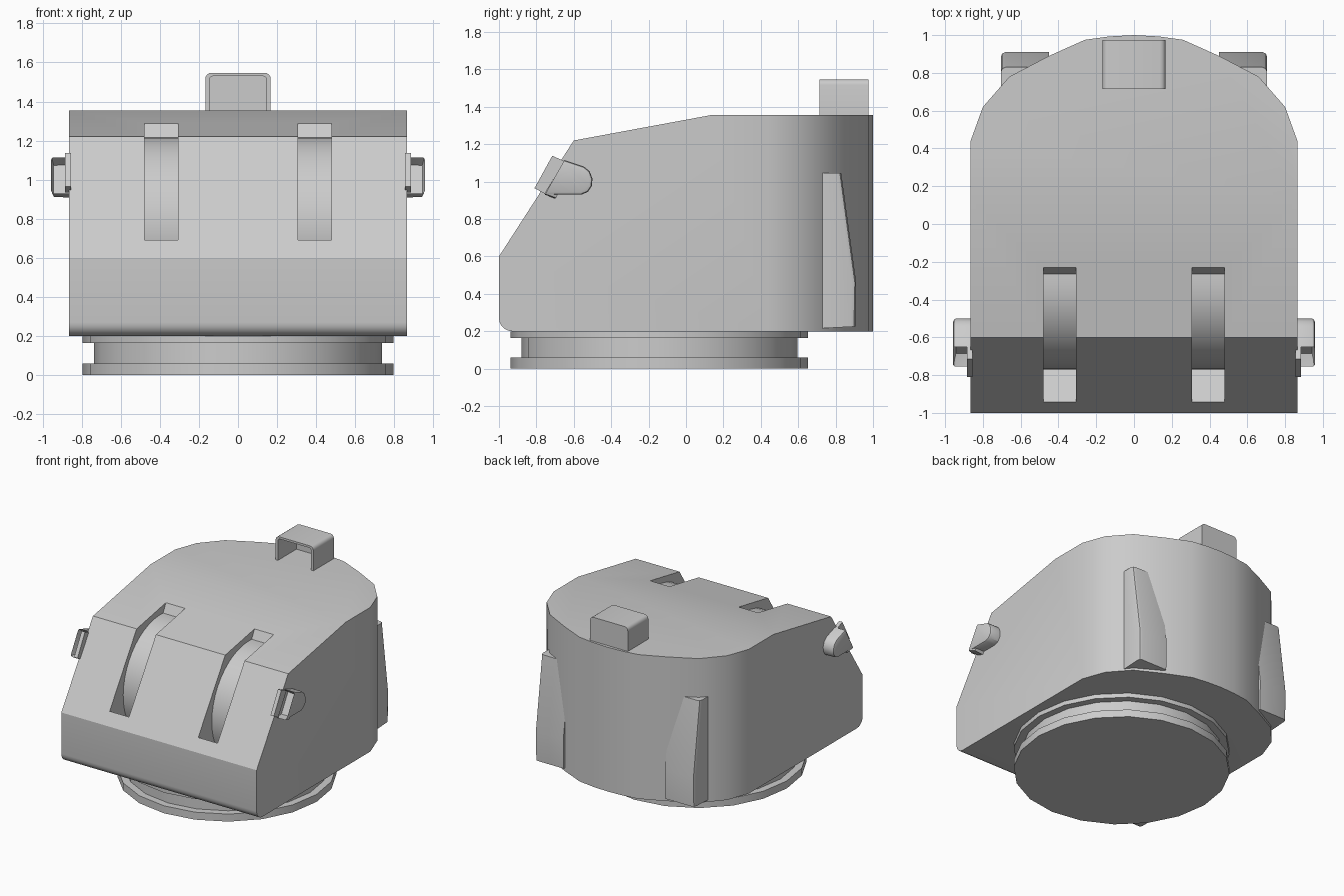
import bpy, bmesh, math
from mathutils import Vector

if "Cube" in bpy.data.objects:
    bpy.data.objects.remove(bpy.data.objects["Cube"])


def prism(name, pts, axis, a, b):
    """Extrude a 2D outline along an axis (x: y,z outline; y: x,z; z: x,y)."""
    i = 'xyz'.index(axis)

    def co(p, d):
        c = list(p)
        c.insert(i, d)
        return c
    bm = bmesh.new()
    lo = [bm.verts.new(co(p, a)) for p in pts]
    hi = [bm.verts.new(co(p, b)) for p in pts]
    n = len(pts)
    bm.faces.new(lo)
    bm.faces.new(hi)
    for k in range(n):
        bm.faces.new((lo[k], lo[(k + 1) % n], hi[(k + 1) % n], hi[k]))
    bmesh.ops.recalc_face_normals(bm, faces=bm.faces)
    return finish(name, bm)


def finish(name, bm):
    me = bpy.data.meshes.new(name)
    bm.to_mesh(me)
    bm.free()
    ob = bpy.data.objects.new(name, me)
    bpy.context.collection.objects.link(ob)
    return ob


def arc(cx, cy, r, a0, a1, n):
    return [(cx + r * math.cos(math.radians(a0 + (a1 - a0) * k / n)),
             cy + r * math.sin(math.radians(a0 + (a1 - a0) * k / n))) for k in range(n + 1)]


def boolean(ob, cutter, op):
    m = ob.modifiers.new("cut", 'BOOLEAN')
    m.operation, m.solver, m.object = op, 'EXACT', cutter
    bpy.context.view_layer.objects.active = ob
    bpy.ops.object.modifier_apply(modifier=m.name)
    bpy.data.objects.remove(cutter)


def bevel_edges(ob, test, width, segs):
    bm = bmesh.new()
    bm.from_mesh(ob.data)
    edges = [e for e in bm.edges if test(*[v.co for v in e.verts])]
    bmesh.ops.bevel(bm, geom=edges, offset=width, segments=segs, profile=0.5, affect='EDGES')
    bm.to_mesh(ob.data)
    bm.free()


# Turret body: rounded plan intersected with the side profile
half = [(0.865, -1.2), (0.865, 0.44), (0.80, 0.62), (0.66, 0.78),
        (0.45, 0.89), (0.26, 0.975), (0.13, 0.993)]
plan = half + [(0, 1.0)] + [(-x, y) for x, y in reversed(half)]
body = prism("turret_body", plan, 'z', 0.0, 1.6)
side = arc(-0.93, 0.27, 0.07, 270, 180, 5) + [(-1, 0.6), (-0.6, 1.22), (0.13, 1.355),
                                             (1.2, 1.355), (1.2, 0.2)]
boolean(body, prism("side_profile", side, 'x', -1.2, 1.2), 'INTERSECT')

# Gun slots with a drum-shaped back
slot = [(-0.195, 1.358), (-0.23, 1.288), (-0.265, 1.219)] + arc(-0.30, 0.75, 0.47, 92, 203, 14) \
    + [(-0.94, 0.69), (-1.15, 0.825), (-0.8, 1.4)]
for s in (-1, 1):
    boolean(body, prism("slot_cutter", slot, 'x', s * 0.307, s * 0.478), 'DIFFERENCE')

# Turntable ring with a groove
bm = bmesh.new()
prof = [(0, 0), (0.795, 0), (0.795, 0.06), (0.738, 0.06), (0.738, 0.165),
        (0.795, 0.165), (0.795, 0.2), (0, 0.2)]
vs = [bm.verts.new((r, 0, z)) for r, z in prof]
es = [bm.edges.new(p) for p in zip(vs, vs[1:])]
bmesh.ops.spin(bm, geom=vs + es, cent=(0, 0, 0), axis=(0, 0, 1), angle=2 * math.pi, steps=20)
bmesh.ops.remove_doubles(bm, verts=bm.verts, dist=1e-4)
bmesh.ops.recalc_face_normals(bm, faces=bm.faces)
bmesh.ops.translate(bm, verts=bm.verts, vec=(0, -0.142, 0))
ring = finish("turntable_ring", bm)

# Roof hood, open to the front
def hood_outline(w, top, r, bottom):
    return [(w, bottom)] + arc(w - r, top - r, r, 0, 90, 4) \
        + arc(r - w, top - r, r, 90, 180, 4) + [(-w, bottom)]


hood = prism("roof_hood", hood_outline(0.167, 1.547, 0.03, 1.345), 'y', 0.715, 0.975)
boolean(hood, prism("hood_cutter", hood_outline(0.147, 1.53, 0.02, 1.2), 'y', 0.5, 0.95),
        'DIFFERENCE')
parts = [body, ring, hood]

for s, tag in ((-1, "left"), (1, "right")):
    # Rear buttress, tapering toward the top
    rib = prism(tag + "_rear_buttress",
                [(0.715, 0.215), (0.905, 0.225), (0.91, 0.46), (0.83, 1.045), (0.715, 1.045)],
                'x', s * 0.45, s * 0.705)
    bevel_edges(rib, lambda a, b: a.y > 0.8 and b.y > 0.8 and abs(a.x - b.x) < 1e-4
                and abs(a.x) > 0.6, 0.025, 2)

    # Side lamp: D-shaped housing with a recessed front
    lamp = prism(tag + "_side_lamp",
                 [(-0.755, 0.93), (-0.56, 0.93), (-0.525, 0.945), (-0.504, 0.975), (-0.5, 1.015),
                  (-0.515, 1.055), (-0.545, 1.08), (-0.65, 1.115)], 'x', s * 0.855, s * 0.957)
    bevel_edges(lamp, lambda a, b: abs(a.x) > 0.95 and abs(b.x) > 0.95
                and not (a.y < -0.64 and b.y < -0.64), 0.016, 2)
    bm = bmesh.new()
    bm.from_mesh(lamp.data)
    bm.normal_update()
    front = max((f for f in bm.faces if f.normal.y < -0.6), key=lambda f: f.calc_area())
    inward = -front.normal * 0.06
    bmesh.ops.inset_individual(bm, faces=[front], thickness=0.014)
    bmesh.ops.translate(bm, verts=front.verts, vec=inward)
    bm.to_mesh(lamp.data)
    bm.free()

    # Flange plate in front of the lamp
    flange = prism(tag + "_lamp_flange",
                   [(-0.81, 0.965), (-0.755, 0.935), (-0.65, 1.11), (-0.715, 1.138)],
                   'x', s * 0.855, s * 0.885)
    parts += [rib, lamp, flange]

# Smooth shading with sharp creases
bpy.ops.object.select_all(action='DESELECT')
for ob in parts:
    ob.select_set(True)
bpy.context.view_layer.objects.active = body
bpy.ops.object.shade_smooth_by_angle(angle=math.radians(30))
